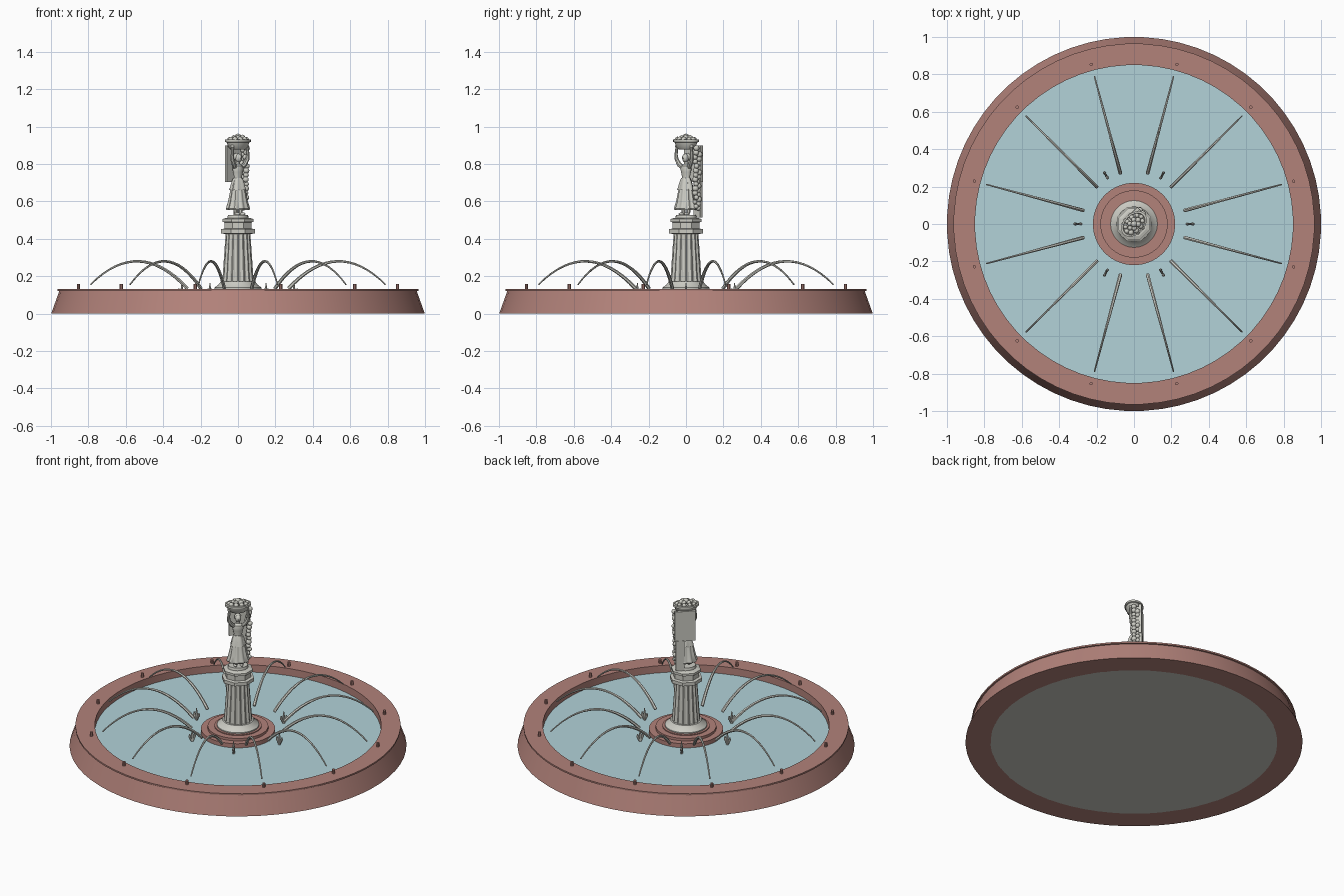
import bpy, bmesh, math, random
from mathutils import Vector, Matrix

random.seed(4)
if "Cube" in bpy.data.objects:
    bpy.data.objects.remove(bpy.data.objects["Cube"])


def material(name, srgb):
    lin = [((c / 255 + 0.055) / 1.055) ** 2.4 for c in srgb] + [1]
    m = bpy.data.materials.new(name)
    m.use_nodes = True
    m.diffuse_color = lin
    m.node_tree.nodes["Principled BSDF"].inputs["Base Color"].default_value = lin
    return m


BRICK = material("red brown stone", (178, 130, 122))
STONE = material("pale grey stone", (204, 204, 196))
WATER = material("light blue water", (178, 210, 216))
TURN = Matrix.Rotation(math.pi / 4, 4, "Z")   # the figure faces a diagonal


def finish(name, bm, mat, angle=35, matrix=None):
    bmesh.ops.recalc_face_normals(bm, faces=bm.faces)
    me = bpy.data.meshes.new(name)
    bm.to_mesh(me)
    bm.free()
    me.materials.append(mat)
    ob = bpy.data.objects.new(name, me)
    bpy.context.collection.objects.link(ob)
    if matrix:
        me.transform(matrix)
    bpy.ops.object.select_all(action="DESELECT")
    ob.select_set(True)
    bpy.context.view_layer.objects.active = ob
    if angle:
        bpy.ops.object.shade_smooth_by_angle(angle=math.radians(angle))
    return ob


def skin(bm, rings, closed=False):
    """Join rings of points with quads; cap the ends unless closed."""
    rows = [[bm.verts.new(p) for p in ring] for ring in rings]
    n = len(rows[0])
    pairs = list(zip(rows, rows[1:])) + ([(rows[-1], rows[0])] if closed else [])
    for a, b in pairs:
        for i in range(n):
            j = (i + 1) % n
            bm.faces.new((a[i], a[j], b[j], b[i]))
    if not closed:
        bm.faces.new(rows[0][::-1])
        bm.faces.new(rows[-1])


def lathe(name, profile, mat, segs=32, closed=False, folds=0, depth=0, squash=1,
          offset=(0, 0), angle=35, matrix=None):
    bm = bmesh.new()
    rings = []
    for r, z in profile:
        ring = []
        for i in range(segs):
            t = 2 * math.pi * (i + 0.5) / segs
            q = r * (1 + depth * math.cos(folds * t))
            ring.append((q * math.cos(t) + offset[0], q * squash * math.sin(t) + offset[1], z))
        rings.append(ring)
    skin(bm, rings, closed)
    return finish(name, bm, mat, angle, matrix)


def add_tube(bm, path, radii, sides=8):
    pts = [Vector(p) for p in path]
    rings = []
    for k, p in enumerate(pts):
        d = (pts[min(k + 1, len(pts) - 1)] - pts[max(k - 1, 0)]).normalized()
        u = d.cross(Vector((0.31, 0.9, 0.17))).normalized()
        v = d.cross(u)
        angles = [2 * math.pi * i / sides for i in range(sides)]
        rings.append([p + radii[k] * (u * math.cos(t) + v * math.sin(t)) for t in angles])
    skin(bm, rings)


def add_ball(bm, centre, radius, scale=(1, 1, 1)):
    m = Matrix.Translation(centre) @ Matrix.Diagonal((*scale, 1))
    bmesh.ops.create_icosphere(bm, subdivisions=2, radius=radius, matrix=m)


def polar(r, t, z):
    return Vector((r * math.cos(t), r * math.sin(t), z))


# Basin: sloping wall with a small lip, floor and water
lathe("basin_wall", [(1, 0), (0.957, 0.12), (0.965, 0.122), (0.965, 0.132), (0.85, 0.132),
                     (0.85, 0)], BRICK, 64, closed=True, angle=30)
lathe("basin_floor", [(0.852, 0), (0.852, 0.012)], STONE, 64)
lathe("water", [(0.851, 0.07), (0.851, 0.085)], WATER, 64)

# Stepped base under the column
lathe("base_steps", [(0.22, 0.02), (0.22, 0.112), (0.18, 0.112), (0.18, 0.128), (0.14, 0.128),
                     (0.14, 0.133)], BRICK, 48)

# Column: flared foot, fluted shaft and capital
lathe("column_foot", [(0.125, 0.13), (0.125, 0.14), (0.105, 0.155), (0.093, 0.172),
                      (0.08, 0.172)], STONE, 40)
lathe("column_shaft", [(0.082, 0.17), (0.078, 0.21), (0.063, 0.435)], STONE, 96,
      folds=16, depth=0.05, angle=25)
lathe("column_capital", [(0.07, 0.425), (0.098, 0.43), (0.098, 0.452), (0.078, 0.455),
                         (0.078, 0.488), (0.09, 0.491), (0.09, 0.506), (0.07, 0.512)],
      STONE, 8, angle=0)
lathe("figure_plinth", [(0.062, 0.51), (0.058, 0.528)], STONE, 16, squash=0.85, matrix=TURN)

# Water jets arching outward, and the outlets on the rim
bm = bmesh.new()
rim = bmesh.new()
for k in range(12):
    t = math.radians(15 + 30 * k)
    steps = [i / 16 for i in range(17)]
    path = [polar(0.28 + 0.537 * s, t, 0.135 + 0.02 * s + 0.54 * s * (1 - s)) for s in steps]
    add_tube(bm, path, [0.010 - 0.006 * s for s in steps], 6)
    add_tube(rim, [polar(0.883, t, 0.12), polar(0.883, t, 0.158)], [0.009, 0.009])
finish("water_jets", bm, STONE)
finish("rim_outlets", rim, BRICK)

# Small forked nozzles standing in the water
bm = bmesh.new()
for k in range(6):
    t = math.radians(60 * k)
    foot = polar(0.3, t, 0.08)
    add_tube(bm, [foot, polar(0.3, t, 0.13), polar(0.3, t, 0.163)], [0.007, 0.007, 0.002], 6)
    for r in (0.283, 0.317):
        add_tube(bm, [foot, polar(r, t, 0.12), polar(r, t, 0.135)], [0.004, 0.008, 0.003], 6)
finish("nozzles", bm, STONE)

# Figure: pleated skirt, overskirt and torso
lathe("skirt", [(0.062, 0.555), (0.066, 0.562), (0.054, 0.6), (0.044, 0.65), (0.035, 0.69),
                (0.027, 0.715)], STONE, 60, folds=10, depth=0.07, squash=0.85, matrix=TURN)
lathe("overskirt", [(0.046, 0.662), (0.042, 0.675), (0.034, 0.705), (0.025, 0.725)], STONE, 40,
      folds=5, depth=0.08, squash=0.9, matrix=TURN)
lathe("torso", [(0.026, 0.71), (0.024, 0.73), (0.031, 0.757), (0.034, 0.775), (0.03, 0.79),
                (0.013, 0.8), (0.011, 0.82)], STONE, 20, squash=0.72, matrix=TURN)

# Head with tied hair, and the feet
bm = bmesh.new()
add_ball(bm, (0, -0.004, 0.832), 0.02, (0.88, 1, 1.2))
add_ball(bm, (0, 0.009, 0.838), 0.021, (1, 0.9, 1.05))
add_ball(bm, (0, 0.027, 0.832), 0.012)
add_ball(bm, (0, -0.024, 0.83), 0.004)
finish("head", bm, STONE, matrix=TURN)
bm = bmesh.new()
for side in (-1, 1):
    add_tube(bm, [(side * 0.018, 0, 0.6), (side * 0.018, 0, 0.535)], [0.016, 0.01])
    add_ball(bm, (side * 0.019, -0.014, 0.533), 0.011, (0.9, 2, 0.8))
finish("feet", bm, STONE, matrix=TURN)

# Arms raised to the basket
bm = bmesh.new()
for side in (-1, 1):
    add_tube(bm, [(side * x, y, z) for x, y, z in
                  ((0.022, 0, 0.78), (0.04, -0.01, 0.797), (0.057, -0.014, 0.825),
                   (0.059, -0.016, 0.85), (0.055, -0.014, 0.895))],
             [0.012, 0.013, 0.011, 0.009, 0.007])
    add_ball(bm, (side * 0.055, -0.014, 0.895), 0.01)
finish("arms", bm, STONE, matrix=TURN)

# Basket and its heap of fruit
lathe("basket", [(0.045, 0.878), (0.06, 0.89), (0.07, 0.915), (0.079, 0.918), (0.079, 0.93),
                 (0.068, 0.932), (0.064, 0.925)], STONE, 48, folds=24, depth=0.012,
      squash=0.7, matrix=TURN)
bm = bmesh.new()
for count, spread, z, size in ((10, 0.054, 0.932, 0.014), (6, 0.03, 0.941, 0.015),
                               (1, 0, 0.946, 0.016)):
    for k in range(count):
        p = polar(spread, 2 * math.pi * k / count, z)
        add_ball(bm, (p.x, p.y * 0.65, z), size * random.uniform(0.85, 1.1))
finish("fruit", bm, STONE, matrix=TURN)

# Upright slab and narrow drape behind the figure
for name, width, x, y, low, high in (("back_slab", 0.125, 0.014, 0.042, 0.705, 0.9),
                                     ("back_drape", 0.05, 0.045, 0.045, 0.515, 0.71)):
    bm = bmesh.new()
    bmesh.ops.create_cube(bm, size=1, matrix=Matrix.Translation((x, y, (low + high) / 2))
                          @ Matrix.Diagonal((width, 0.018, high - low, 1)))
    finish(name, bm, STONE, 0, TURN)

# Fruit garland hanging at the side
bm = bmesh.new()
for k in range(14):
    z = 0.885 - 0.024 * k
    for j in range(2):
        add_ball(bm, (0.068 + random.uniform(-0.008, 0.008), 0.006 + 0.022 * j, z - 0.01 * j),
                 random.uniform(0.012, 0.017))
finish("garland", bm, STONE, matrix=TURN)
